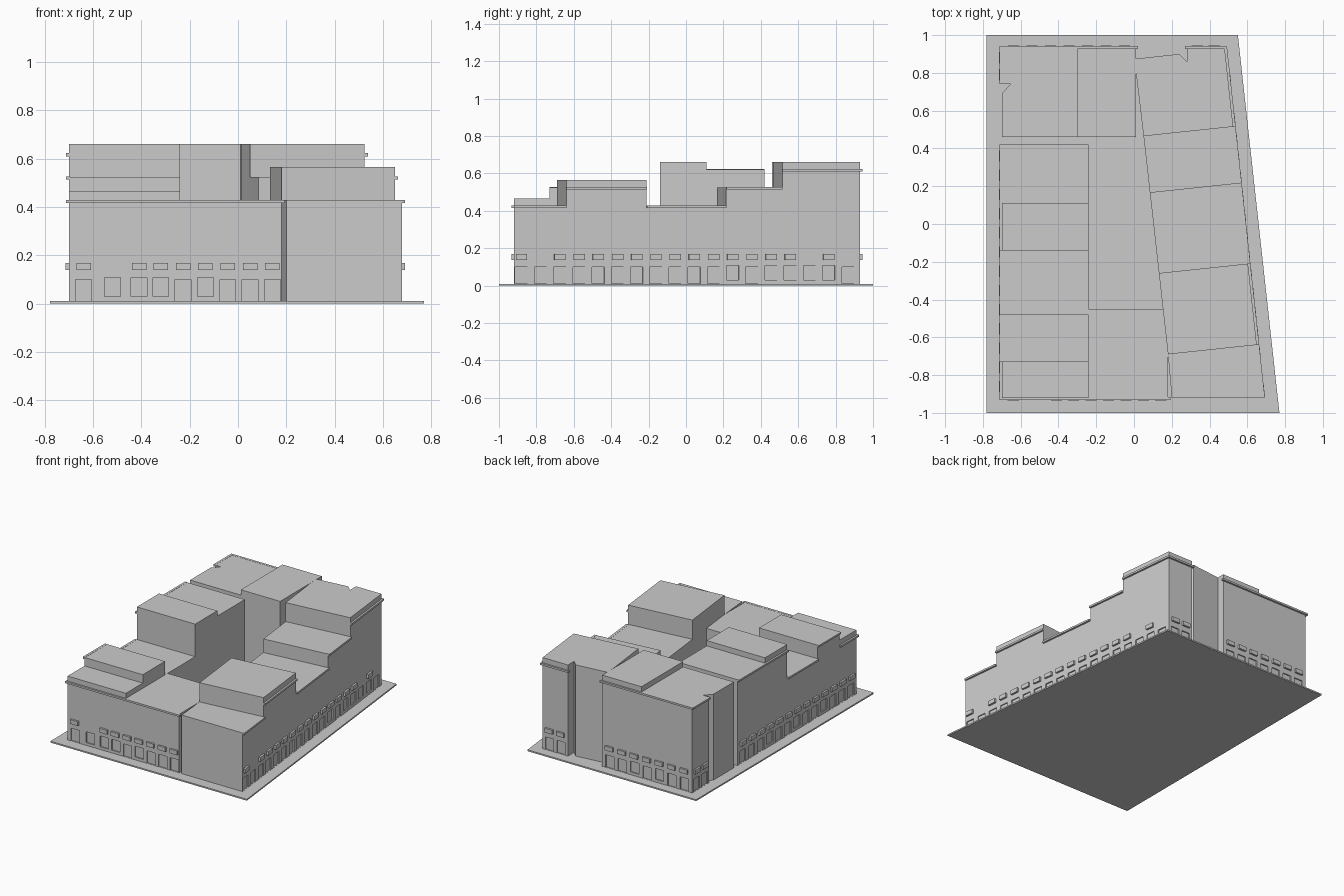
import bpy, bmesh
from mathutils import Vector

cube = bpy.data.objects.get("Cube")
if cube:
    bpy.data.objects.remove(cube, do_unlink=True)

stone = bpy.data.materials.new("grey_stone")
stone.use_nodes = True
GREY = (0.6, 0.6, 0.6, 1)
stone.diffuse_color = GREY
stone.node_tree.nodes["Principled BSDF"].inputs["Base Color"].default_value = GREY

BASE = 0.01
LOW, STEP, MID, HIGH, ROOF, TOP = 0.428, 0.465, 0.525, 0.565, 0.622, 0.66


def add_prism(bm, points, z0, z1):
    """Extrude a plan outline between two heights."""
    face = bm.faces.new([bm.verts.new((x, y, z0)) for x, y in points])
    side = bmesh.ops.extrude_face_region(bm, geom=[face])["geom"]
    verts = [v for v in side if isinstance(v, bmesh.types.BMVert)]
    bmesh.ops.translate(bm, verts=verts, vec=(0, 0, z1 - z0))


def finish(name, bm):
    bmesh.ops.recalc_face_normals(bm, faces=bm.faces)
    mesh = bpy.data.meshes.new(name)
    bm.to_mesh(mesh)
    bm.free()
    mesh.materials.append(stone)
    obj = bpy.data.objects.new(name, mesh)
    bpy.context.collection.objects.link(obj)
    return obj


def prism(name, points, z0, z1):
    bm = bmesh.new()
    add_prism(bm, points, z0, z1)
    return finish(name, bm)


def rect(x0, x1, y0, y1):
    return [(x0, y0), (x1, y0), (x1, y1), (x0, y1)]


def strip(p, q, inside, outside, extend=0):
    """Plan of a strip along a wall; outward is to the right of p to q."""
    p, q = Vector(p), Vector(q)
    along = (q - p).normalized()
    out = Vector((along.y, -along.x))
    p, q = p - along * extend, q + along * extend
    return [p - out * inside, q - out * inside, q + out * outside, p + out * outside]


# Ground slab
prism("ground_slab", [(-0.78, -1), (0.77, -1), (0.55, 1), (-0.78, 1)], 0, BASE)

# Outer and inner edges of the slanted wing
def outer(y):
    return (0.68 - 0.108 * (y + 0.92), y)


def inner(y):
    return (0.18 - 0.112 * (y + 0.69), y)


blocks = []


def block(name, points, top):
    blocks.append(prism(name, points, BASE, top))


# Left wing, stepped from front to back
WEST, COURT = -0.70, -0.24
LEFT_WING = [(-0.92, -0.73, STEP, LOW), (-0.73, -0.48, MID, MID), (-0.48, -0.14, LOW, LOW),
             (-0.14, 0.11, TOP, ROOF), (0.11, 0.42, ROOF, ROOF)]
cornices = []
for i, (y0, y1, top, ledge) in enumerate(LEFT_WING):
    block(f"left_wing_{i + 1}", rect(WEST, COURT, y0, y1), top)
    cornices.append(((WEST, y1), (WEST, y0), ledge, 0))

# Front block beside the courtyard
block("front_block", [(COURT, -0.92), (0.18, -0.92), (0.18, -0.69), (0.155, -0.45),
                      (COURT, -0.45)], LOW)
cornices.append(((WEST, -0.92), (0.18, -0.92), LOW, 0.012))

# Back corner with a wedge-shaped groove, and the taller back block
block("back_corner", [(WEST, 0.46), (-0.30, 0.46), (-0.30, 0.93), (WEST, 0.93),
                      (WEST, 0.74), (-0.655, 0.74), (WEST, 0.69)], ROOF)
block("back_block", rect(-0.30, 0.01, 0.46, 0.93), TOP)
cornices += [((0.01, 0.93), (WEST, 0.93), ROOF, 0.012), ((WEST, 0.93), (WEST, 0.74), ROOF, 0)]

# Slanted right wing, front to back, with skewed divisions
SKEW = 0.05
block("right_front", [(0.20, -0.92), outer(-0.92), outer(-0.64), inner(-0.69)], LOW)
block("right_tall", [inner(-0.69), outer(-0.64), outer(-0.21), inner(-0.26)], HIGH)
block("right_low", [inner(-0.26), outer(-0.21), outer(0.215), inner(0.165)], LOW)
block("right_middle", [inner(0.165), outer(0.215), outer(0.515), inner(0.465)], MID)
block("right_back", [inner(0.465), outer(0.515), outer(0.93), (0.28, 0.93), (0.28, 0.86),
                     (0.24, 0.90), (0.01, 0.875), (0.012, 0.79)], TOP)
for y0, y1, ledge in [(-0.92, -0.64, LOW), (-0.64, -0.21, MID), (-0.21, 0.215, LOW),
                      (0.215, 0.515, MID), (0.515, 0.93, ROOF)]:
    cornices.append((outer(y0), outer(y1), ledge, 0))
cornices.append((outer(0.93), (0.28, 0.93), ROOF, 0.01))

# Cornices
bm = bmesh.new()
for p, q, top, extend in cornices:
    add_prism(bm, strip(p, q, 0.004, 0.013, extend), top - 0.012, top + 0.001)
finish("cornices", bm)

# Openings along each street wall, with small hoods above
openings, hoods = bmesh.new(), bmesh.new()


def openings_row(p, q, spots, raised=(), bare=()):
    p, q = Vector(p), Vector(q)
    along = (q - p).normalized()
    for i, d in enumerate(spots):
        c = p + along * d
        low, high = (0.03, 0.107) if i in raised else (BASE + 0.001, 0.1)
        add_prism(openings, strip(c - along * 0.033, c + along * 0.033, 0.008, 0.02), low, high)
        if i not in bare:
            add_prism(hoods, strip(c - along * 0.03, c + along * 0.03, 0.004, 0.014),
                      0.138, 0.168)


def even(start, step, count):
    return [start + step * i for i in range(count)]


openings_row((WEST, -0.92), (0.18, -0.92),
             [0.06, 0.18, 0.29] + even(0.38, 0.0925, 6), (1, 2, 3, 5), (1,))
openings_row(outer(-0.92), outer(0.93), even(0.04, 0.1033, 18), (11, 13, 14, 15, 16), (1, 15, 17))
openings_row((0.01, 0.93), (WEST, 0.93), even(0.06, 0.098, 7), (2, 4))
openings_row(outer(0.93), (0.28, 0.93), even(0.055, 0.09, 2))
openings_row((WEST, 0.93), (WEST, 0.74), even(0.05, 0.09, 2))
openings_row((WEST, 0.42), (WEST, -0.92), even(0.06, 0.1017, 13), (3, 6, 9))
finish("window_hoods", hoods)

# Cut the openings out of the walls
cutter = finish("opening_cutter", openings)
cutter.hide_render = True
for obj in blocks:
    cut = obj.modifiers.new("openings", "BOOLEAN")
    cut.operation = "DIFFERENCE"
    cut.solver = "EXACT"
    cut.object = cutter
    bpy.context.view_layer.objects.active = obj
    bpy.ops.object.modifier_apply(modifier=cut.name)
bpy.data.objects.remove(cutter, do_unlink=True)
